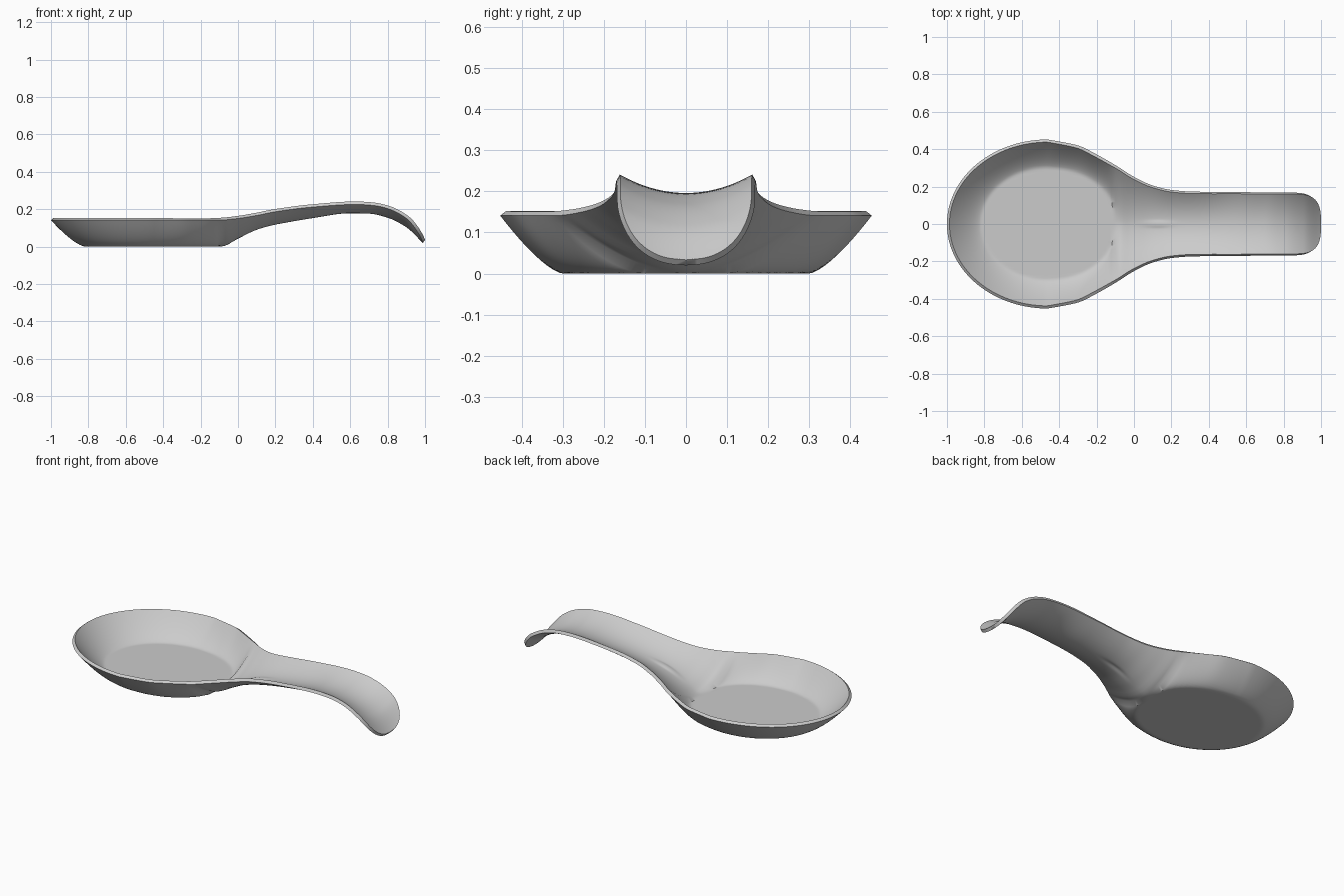
import bpy, bmesh, math

if "Cube" in bpy.data.objects:
    bpy.data.objects.remove(bpy.data.objects["Cube"], do_unlink=True)

ROWS, COLS = 150, 56
TIP = 0.988           # handle end of the underside
CX = -0.46            # bowl centre
WALL = 0.018          # shell thickness

# Profiles along the length: (x, value)
width_keys = [(CX, .452), (-.3, .42), (-.2, .372), (-.1, .315), (0, .252),
              (.1, .206), (.2, .182), (.32, .173), (.6, .17), (1, .166)]
keel_keys = [(-.3, 0), (-.09, 0), (0, .042), (.1, .088), (.2, .116), (.4, .152),
             (.6, .178), (.7, .176), (.8, .154), (.9, .103), (TIP, .02)]
rim_keys = [(CX, .141), (-.1, .141), (0, .15), (.1, .166), (.2, .186),
            (.4, .211), (.63, .225), (.72, .22), (.8, .203), (.9, .152), (TIP, .068)]


def curve(keys, x):
    """Smooth interpolation through the keys with flat extremes."""
    x = min(max(x, keys[0][0]), keys[-1][0])
    i = 0
    while i < len(keys) - 2 and x > keys[i + 1][0]:
        i += 1

    def slope(j):
        return (keys[j + 1][1] - keys[j][1]) / (keys[j + 1][0] - keys[j][0])

    def tangent(j):
        if j == 0:
            return slope(0)
        if j == len(keys) - 1:
            return slope(j - 1)
        a, b = slope(j - 1), slope(j)
        return 0 if a * b <= 0 else 2 * a * b / (a + b)

    (x0, a), (x1, b) = keys[i], keys[i + 1]
    h = x1 - x0
    t = (x - x0) / h
    return ((2*t**3 - 3*t*t + 1) * a + (t**3 - 2*t*t + t) * h * tangent(i)
            + (3*t*t - 2*t**3) * b + (t**3 - t*t) * h * tangent(i + 1))


def half_width(x):
    if x < CX:
        return .452 * math.sqrt(max(0, 1 - ((x - CX) / (1 + CX)) ** 2))
    w = curve(width_keys, x)
    if x > .85:       # rounded corners of the handle
        w *= max(0, 1 - ((x - .85) / (TIP - .85)) ** 3) ** (1 / 3)
    return w


def underside(x, y):
    floor_y = .3
    if x < CX:        # elliptical end of the bowl
        rho = math.hypot((x - CX) / (1 + CX), y / .452)
        u = max(0, rho - .667) / .333
        return .141 * min(u, 1) ** 1.4
    flat = floor_y * math.sqrt(max(0, 1 - ((x - CX) / .37) ** 2))
    full = curve(width_keys, x)
    u = max(0, abs(y) - flat) / (full - flat)
    blend = min(1, (x - CX) / .66)
    keel, rim = curve(keel_keys, x), curve(rim_keys, x)
    # Small raised crease where the bowl meets the handle
    crease = .006 * math.exp(-((x - .13) / .07) ** 2 - (y / .015) ** 2)
    return keel + (rim - keel) * u ** (1.4 + .6 * blend) + crease


# Shell: underside surface lofted from rim to rim, then thickened inward
bm = bmesh.new()
rows = []
for i in range(ROWS + 1):
    x = -1 + (TIP + 1) * (1 - math.cos(math.pi * i / ROWS)) / 2
    w = half_width(x)
    ys = [w * (2 * j / COLS - 1) for j in range(COLS + 1)]
    rows.append([bm.verts.new((x, y, underside(x, y))) for y in ys])
for a, b in zip(rows, rows[1:]):
    for j in range(COLS):
        bm.faces.new((a[j], b[j], b[j + 1], a[j + 1]))
bmesh.ops.remove_doubles(bm, verts=bm.verts, dist=1e-5)
bmesh.ops.dissolve_degenerate(bm, edges=bm.edges, dist=1e-6)
mesh = bpy.data.meshes.new("spoon_rest")
bm.to_mesh(mesh)
bm.free()
rest = bpy.data.objects.new("spoon_rest", mesh)
bpy.context.collection.objects.link(rest)

solid = rest.modifiers.new("thickness", "SOLIDIFY")
solid.thickness = WALL
solid.offset = 1

# Plain grey glaze
grey = bpy.data.materials.new("light_grey")
grey.use_nodes = True
colour = (.6, .6, .6, 1)
grey.diffuse_color = colour
grey.node_tree.nodes["Principled BSDF"].inputs["Base Color"].default_value = colour
mesh.materials.append(grey)

bpy.context.view_layer.objects.active = rest
rest.select_set(True)
bpy.ops.object.modifier_apply(modifier=solid.name)
bpy.ops.object.shade_smooth_by_angle(angle=math.radians(40))
